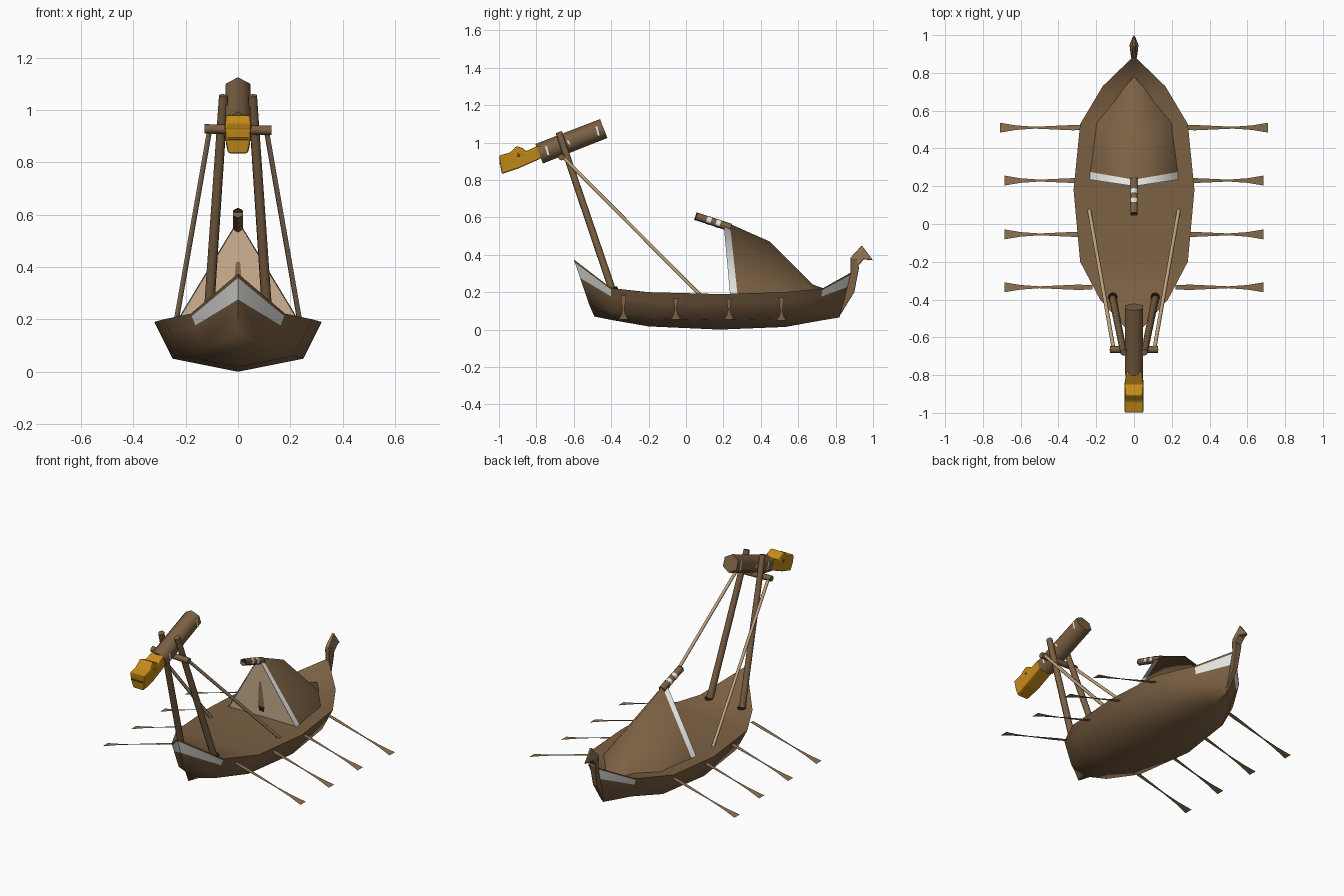
import bpy, bmesh, math
from mathutils import Vector

if "Cube" in bpy.data.objects:
    bpy.data.objects.remove(bpy.data.objects["Cube"])


def material(name, r, g, b):
    m = bpy.data.materials.new(name)
    m.use_nodes = True
    m.diffuse_color = (r, g, b, 1)
    bsdf = m.node_tree.nodes["Principled BSDF"]
    bsdf.inputs["Base Color"].default_value = (r, g, b, 1)
    bsdf.inputs["Roughness"].default_value = 0.9
    return m


wood = material("brown wood", 0.20, 0.118, 0.056)
light_wood = material("light wood", 0.27, 0.165, 0.085)
white = material("off white paint", 0.88, 0.88, 0.86)
cream = material("pale cloth", 0.68, 0.49, 0.31)
gold = material("gold", 0.56, 0.26, 0.010)
rope = material("rope tan", 0.52, 0.37, 0.22)
dark = material("dark brown", 0.02, 0.013, 0.008)
bronze = material("dark gold", 0.20, 0.085, 0.006)


def finish(name, bm, mats, smooth=None):
    bmesh.ops.remove_doubles(bm, verts=bm.verts, dist=0.0005)
    bmesh.ops.recalc_face_normals(bm, faces=bm.faces)
    me = bpy.data.meshes.new(name)
    bm.to_mesh(me)
    bm.free()
    for m in mats:
        me.materials.append(m)
    ob = bpy.data.objects.new(name, me)
    bpy.context.collection.objects.link(ob)
    if smooth:
        bpy.ops.object.select_all(action="DESELECT")
        bpy.context.view_layer.objects.active = ob
        ob.select_set(True)
        bpy.ops.object.shade_smooth_by_angle(angle=math.radians(smooth))
    return ob


def face(bm, pts, mat=0):
    """Adds a face, skipping points that coincide."""
    keep = []
    for p in map(Vector, pts):
        if all((p - q).length > 0.0005 for q in keep):
            keep.append(p)
    if len(keep) > 2:
        bm.faces.new([bm.verts.new(p) for p in keep]).material_index = mat


def flip(p):
    return Vector((-p[0], p[1], p[2]))


def strut(name, a, b, r1, r2, mat, sides=8, turn=0.0):
    a, b = Vector(a), Vector(b)
    axis = (b - a).normalized()
    u = axis.cross(Vector((0, 0, 1))).normalized()
    v = u.cross(axis)
    bm = bmesh.new()
    angles = [turn + math.tau * i / sides for i in range(sides)]
    rings = [[c + r * (u * math.cos(t) + v * math.sin(t)) for t in angles]
             for c, r in ((a, r1), (b, r2))]
    for i in range(sides):
        j = (i + 1) % sides
        face(bm, [rings[0][i], rings[0][j], rings[1][j], rings[1][i]])
    face(bm, rings[0])
    face(bm, rings[1])
    return finish(name, bm, [mat], 65)


def slab(name, profile, mat, bevel):
    """Closed y-z outline with a half width at each point."""
    bm = bmesh.new()
    for s in (-1, 1):
        face(bm, [(s * w, y, z) for y, z, w in profile])
    for (y0, z0, w0), (y1, z1, w1) in zip(profile, profile[1:] + profile[:1]):
        face(bm, [(-w0, y0, z0), (w0, y0, z0), (w1, y1, z1), (-w1, y1, z1)])
    ob = finish(name, bm, [mat])
    mod = ob.modifiers.new("Bevel", "BEVEL")
    mod.width, mod.segments = bevel, 2
    return ob


# Hull: deck centre, gunwale, chine and keel point at each station, bow to stern
stations = [
    ((0, -0.60, 0.375), (0, -0.60, 0.375), (0, -0.52, 0.14), (0, -0.49, 0.07)),
    ((0, -0.40, 0.222), (0.18, -0.40, 0.222), (0.13, -0.40, 0.09), (0, -0.39, 0.05)),
    ((0, -0.20, 0.20), (0.285, -0.20, 0.20), (0.21, -0.20, 0.06), (0, -0.20, 0.017)),
    ((0, 0.18, 0.19), (0.32, 0.18, 0.19), (0.25, 0.18, 0.05), (0, 0.18, 0.0)),
    ((0, 0.53, 0.19), (0.285, 0.53, 0.20), (0.21, 0.53, 0.06), (0, 0.53, 0.014)),
    ((0, 0.77, 0.19), (0.165, 0.73, 0.22), (0.12, 0.71, 0.09), (0, 0.69, 0.043)),
    ((0, 0.89, 0.31), (0, 0.89, 0.31), (0, 0.84, 0.12), (0, 0.82, 0.065)),
]
rows = []
for d, g, c, k in stations:
    d, g, c, k = Vector(d), Vector(g), Vector(c), Vector(k)
    low = 0.42 if g.x == 0 else 0.34
    rows.append([d, g, g.lerp(c, 0.07), g.lerp(c, low), c, k])
bm = bmesh.new()
last = len(rows) - 2
for i in range(len(rows) - 1):
    for j in range(5):
        quad = [rows[i][j], rows[i + 1][j], rows[i + 1][j + 1], rows[i][j + 1]]
        paint = 1 if j == 2 and i in (0, last) else 0
        face(bm, quad, paint)
        face(bm, [flip(p) for p in quad], paint)
finish("hull", bm, [wood, white], 60)

# Stern post with a beaked tip
slab("stern_post", [(0.82, 0.07, 0.01), (0.90, 0.20, 0.015), (0.925, 0.33, 0.02),
                    (0.91, 0.38, 0.02), (0.88, 0.37, 0.015), (0.88, 0.30, 0.013),
                    (0.84, 0.14, 0.01)], wood, 0.004)
slab("stern_beak", [(0.88, 0.35, 0.012), (0.92, 0.34, 0.022), (0.95, 0.375, 0.022),
                    (1.0, 0.37, 0.004), (0.94, 0.45, 0.008), (0.88, 0.385, 0.012)],
     light_wood, 0.004)

# Tent: ridge and base point at each rib, front to back
ribs = [((0, 0.20, 0.58), (0.235, 0.235, 0.192)),
        ((0, 0.235, 0.565), (0.232, 0.275, 0.192)),
        ((0, 0.45, 0.47), (0.20, 0.54, 0.192)),
        ((0, 0.68, 0.24), (0.08, 0.69, 0.20)),
        ((0, 0.78, 0.205), (0, 0.78, 0.205))]
bm = bmesh.new()
for i, ((r0, b0), (r1, b1)) in enumerate(zip(ribs, ribs[1:])):
    quad = [Vector(p) for p in (r0, r1, b1, b0)]
    face(bm, quad, int(i == 0))
    face(bm, [flip(p) for p in quad], int(i == 0))
finish("tent", bm, [wood, white], 180)

# Tent front cloth with a narrow door slit
bm = bmesh.new()
face(bm, [(0, 0.207, 0.575), (0.23, 0.242, 0.194), (-0.23, 0.242, 0.194)])
finish("tent_front", bm, [cream])
bm = bmesh.new()
face(bm, [(-0.008, 0.218, 0.42), (0.008, 0.218, 0.42),
          (0.022, 0.23, 0.26), (-0.022, 0.23, 0.26)], 0)
face(bm, [(-0.022, 0.23, 0.26), (0.022, 0.23, 0.26),
          (0.015, 0.233, 0.23), (-0.015, 0.233, 0.23)], 1)
finish("tent_door", bm, [light_wood, dark])

# Ridge pole with a dark tip and bands painted on its upper faces
p0, p1 = Vector((0, 0.05, 0.607)), Vector((0, 0.24, 0.545))
strut("ridge_pole", p0, p1, 0.021, 0.021, wood, 6, math.pi / 6)
strut("ridge_pole_tip", p0, p0.lerp(p1, 0.04), 0.021, 0.022, dark, 6, math.pi / 6)
for t in (0.32, 0.58):
    band = strut("ridge_pole_band", p0.lerp(p1, t), p0.lerp(p1, t + 0.12),
                 0.0225, 0.0225, white, 6, math.pi / 6)
    band.data.materials.append(wood)
    for poly in band.data.polygons:
        poly.material_index = int(poly.normal.z < -0.1 or abs(poly.normal.y) > 0.8)

# Frame legs, foot sockets and stay ropes
for s, side in ((1, "left"), (-1, "right")):
    strut(side + "_frame_leg", (s * 0.113, -0.39, 0.20), (s * 0.055, -0.68, 1.055),
          0.02, 0.018, wood)
    strut(side + "_leg_socket", (s * 0.113, -0.385, 0.20), (s * 0.112, -0.392, 0.225),
          0.027, 0.025, dark)
    strut(side + "_stay_rope", (s * 0.108, -0.66, 0.925), (s * 0.24, 0.09, 0.17),
          0.01, 0.01, rope, 6)
strut("cross_bar", (-0.128, -0.665, 0.928), (0.128, -0.665, 0.922), 0.018, 0.018, wood)

# Ram log with worn paint marks
a, b = Vector((0, -0.785, 0.94)), Vector((0, -0.44, 1.075))
strut("ram_log", a, b, 0.056, 0.054, wood, 6, math.pi / 6)
for t, h in ((0.12, 0.024), (0.45, 0.01), (0.9, 0.025)):
    for s in (-1, 1):
        c = a.lerp(b, t) + Vector((s * 0.0495, 0, 0))
        bm = bmesh.new()
        face(bm, [c + Vector((0, -0.01, h)), c + Vector((0, 0.001, h)),
                  c + Vector((0, 0.013, -h)), c + Vector((0, 0.003, -h))])
        finish("log_paint_mark", bm, [white])

# Gold animal head on the ram, brow and ears rising from the muzzle
slab("ram_head", [(-0.775, 0.98, 0.040), (-0.80, 0.98, 0.044), (-0.853, 0.953, 0.050),
                  (-0.87, 0.968, 0.048), (-0.906, 0.982, 0.046), (-0.94, 0.947, 0.050),
                  (-1.0, 0.93, 0.050), (-0.993, 0.88, 0.047), (-0.985, 0.832, 0.037),
                  (-0.90, 0.86, 0.045), (-0.775, 0.915, 0.046)], gold, 0.008)

# Dark eyes and mouth line on the head
for s, side in ((1, "left"), (-1, "right")):
    strut(side + "_eye", (s * 0.045, -0.895, 0.935), (s * 0.0515, -0.895, 0.935),
          0.011, 0.009, bronze, 6)
strut("mouth_line", (-0.04, -0.994, 0.89), (0.04, -0.994, 0.89), 0.005, 0.005, bronze, 6)

# Oars: flat hourglass blades down both sides
spine = [(0.22, 0.012), (0.30, 0.014), (0.50, 0.005), (0.60, 0.012), (0.685, 0.026)]
for n, y in enumerate((-0.335, -0.055, 0.23, 0.51)):
    reach = 0.025 if n == 3 else 0
    for s, side in ((1, "left"), (-1, "right")):
        bm = bmesh.new()
        for (x0, w0), (x1, w1) in zip(spine, spine[1:]):
            x0, x1 = x0 + reach, x1 + reach
            z0, z1 = (0.185 - 0.28 * (x - 0.22) for x in (x0, x1))
            face(bm, [(s * x0, y - w0, z0), (s * x1, y - w1, z1),
                      (s * x1, y + w1, z1), (s * x0, y + w0, z0)])
        finish(side + "_oar", bm, [light_wood])
